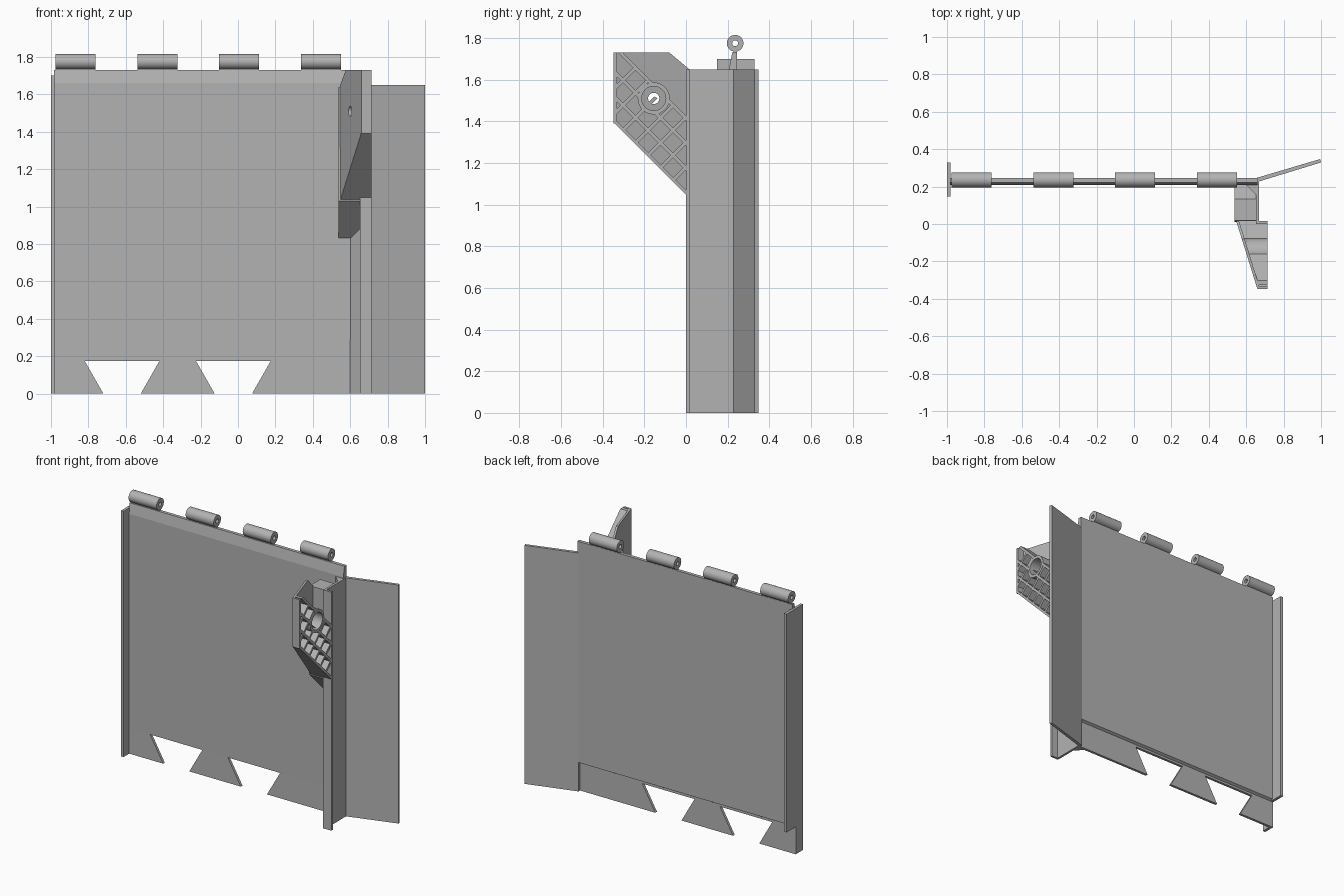
import bpy, bmesh, math

cube = bpy.data.objects.get("Cube")
if cube:
    bpy.data.objects.remove(cube, do_unlink=True)

grey = bpy.data.materials.new("plain grey")
grey.use_nodes = True
grey.diffuse_color = (0.45, 0.45, 0.45, 1)
grey.node_tree.nodes["Principled BSDF"].inputs["Base Color"].default_value = grey.diffuse_color


def finish(name, bm):
    bmesh.ops.recalc_face_normals(bm, faces=bm.faces)
    mesh = bpy.data.meshes.new(name)
    bm.to_mesh(mesh)
    bm.free()
    obj = bpy.data.objects.new(name, mesh)
    bpy.context.collection.objects.link(obj)
    mesh.materials.append(grey)
    return obj


def place(axis, p, q, t):
    return {"x": (t, p, q), "y": (p, t, q), "z": (p, q, t)}[axis]


def loop_verts(bm, pts, axis, end):
    """One end of an extrusion; the end may be a number or a function of the first coordinate."""
    return [bm.verts.new(place(axis, p, q, end(p) if callable(end) else end)) for p, q in pts]


def bridge(bm, a, b):
    for i in range(len(a)):
        j = (i + 1) % len(a)
        bm.faces.new((a[i], a[j], b[j], b[i]))


def prism(name, pts, axis, start, end):
    bm = bmesh.new()
    a, b = loop_verts(bm, pts, axis, start), loop_verts(bm, pts, axis, end)
    bm.faces.new(a)
    bm.faces.new(b)
    bridge(bm, a, b)
    return finish(name, bm)


def box(name, x0, x1, y0, y1, z0, z1):
    return prism(name, [(x0, y0), (x1, y0), (x1, y1), (x0, y1)], "z", z0, z1)


def circle(cy, cz, r, n=32):
    return [(cy + r * math.cos(i * math.tau / n), cz + r * math.sin(i * math.tau / n)) for i in range(n)]


def smooth(obj):
    bpy.ops.object.select_all(action="DESELECT")
    obj.select_set(True)
    bpy.context.view_layer.objects.active = obj
    bpy.ops.object.shade_smooth_by_angle()


def tube(name, cy, cz, outer, inner, start, end):
    bm = bmesh.new()
    rings = [loop_verts(bm, circle(cy, cz, r), "x", e)
             for r, e in ((outer, start), (outer, end), (inner, end), (inner, start))]
    for i in range(4):
        bridge(bm, rings[i], rings[(i + 1) % 4])
    obj = finish(name, bm)
    smooth(obj)
    return obj


def cut(obj, cutter):
    mod = obj.modifiers.new("hole", "BOOLEAN")
    mod.object = cutter
    mod.operation = "DIFFERENCE"
    mod.solver = "EXACT"


def clip(pts, outline):
    """Keep the part of a polygon inside a convex, clockwise outline."""
    for (ax, ay), (bx, by) in zip(outline, outline[1:] + outline[:1]):
        def side(p):
            return (by - ay) * (p[0] - ax) - (bx - ax) * (p[1] - ay)
        kept = []
        for p, q in zip(pts, pts[1:] + pts[:1]):
            sp, sq = side(p), side(q)
            if sp >= 0:
                kept.append(p)
            if sp * sq < 0:
                t = sp / (sp - sq)
                kept.append((p[0] + t * (q[0] - p[0]), p[1] + t * (q[1] - p[1])))
        pts = kept
        if len(pts) < 3:
            return []
    return pts


# Main panel with a tapered top edge
prism("main_panel", [(0.21, 0.18), (0.245, 0.2), (0.245, 1.73), (0.222, 1.73), (0.208, 1.66)],
      "x", -0.985, 0.66)

# Thin lower lip with dovetail notches
outline = [(-0.985, 0.21), (-0.985, 0)]
for centre in (-0.62, -0.025):
    outline += [(centre - 0.1, 0), (centre - 0.2, 0.175), (centre + 0.2, 0.175), (centre + 0.1, 0)]
outline += [(0.66, 0), (0.66, 0.21)]
prism("dovetail_lip", outline, "y", 0.21, 0.228)

# Edge strip on the right side
prism("edge_strip", [(0.148, 0), (0.228, 0), (0.228, 0.19), (0.328, 0.19), (0.328, 1.7), (0.148, 1.7)],
      "x", -1, -0.98)

# Hinge knuckles on their stalks
for x in (-0.975, -0.538, -0.101, 0.337):
    tube("hinge_knuckle", 0.236, 1.775, 0.04, 0.014, x, x + 0.214)
    box("hinge_stalk", x, x + 0.214, 0.228, 0.244, 1.7, 1.745)

# Corner channel and angled wing
box("channel_wall", 0.652, 0.668, 0, 0.24, 0, 1.65)
box("channel_foot", 0.652, 0.715, 0, 0.016, 0, 1.65)
prism("corner_fillet", [(0.585, 0.225), (0.655, 0.155), (0.655, 0.225)], "z", 0, 1.65)
prism("angled_wing", [(0.65, 0.245), (0.995, 0.347), (1, 0.329), (0.66, 0.225)], "z", 0, 1.65)

# Solid web joining the bracket to the panel
prism("bracket_web", [(0.01, 1.03), (0.225, 0.815), (0.225, 1.55), (0.135, 1.64), (0.02, 1.64)],
      "x", 0.536, 0.655)

# Hollow bracket with a slanted back wall
face_x = 0.715


def back_x(y):
    return 0.545 + 0.312 * (0.02 - y)


def inner_x(y):
    return back_x(y) + 0.015


side = [(-0.347, 1.395), (-0.347, 1.73), (-0.08, 1.73), (0.016, 1.65), (0.016, 1.032)]
hole_y, hole_z = -0.155, 1.51
bolt_cutter = prism("bolt_cutter", circle(hole_y, hole_z, 0.027), "x", 0.4, 0.9)
cup_cutter = prism("cup_cutter", circle(hole_y, hole_z, 0.06), "x", inner_x, 0.9)
for helper in (bolt_cutter, cup_cutter):
    helper.hide_render = True
    helper.hide_viewport = True
    helper.display_type = "WIRE"

cut(prism("bracket_back", side, "x", back_x, inner_x), bolt_cutter)
box("bracket_front", 0.66, face_x, -0.347, -0.332, 1.39, 1.73)
tube("bolt_cup", hole_y, hole_z, 0.077, 0.058, inner_x, face_x)

# Diagonal ribs in both directions, trimmed to the bracket side
for slope, offsets in ((-1, (1.058, 1.175, 1.295, 1.415)), (1, (1.18, 1.3, 1.42, 1.54, 1.66, 1.78, 1.9))):
    for c in offsets:
        half = 0.012
        band = [(y, c + slope * y + d) for y, d in ((-0.5, -half), (0.2, -half), (0.2, half), (-0.5, half))]
        pts = clip(band, side)
        if slope > 0:
            # Cross ribs stop at the long upper rib
            pts = clip(pts, [(-0.5, 1.0), (-0.5, 1.915), (0.2, 1.215), (0.2, 0.5)]) if pts else []
        if pts:
            rib = prism("bracket_rib", pts, "x", inner_x, face_x)
            if abs(hole_z - slope * hole_y - c) < 0.1:
                cut(rib, cup_cutter)
